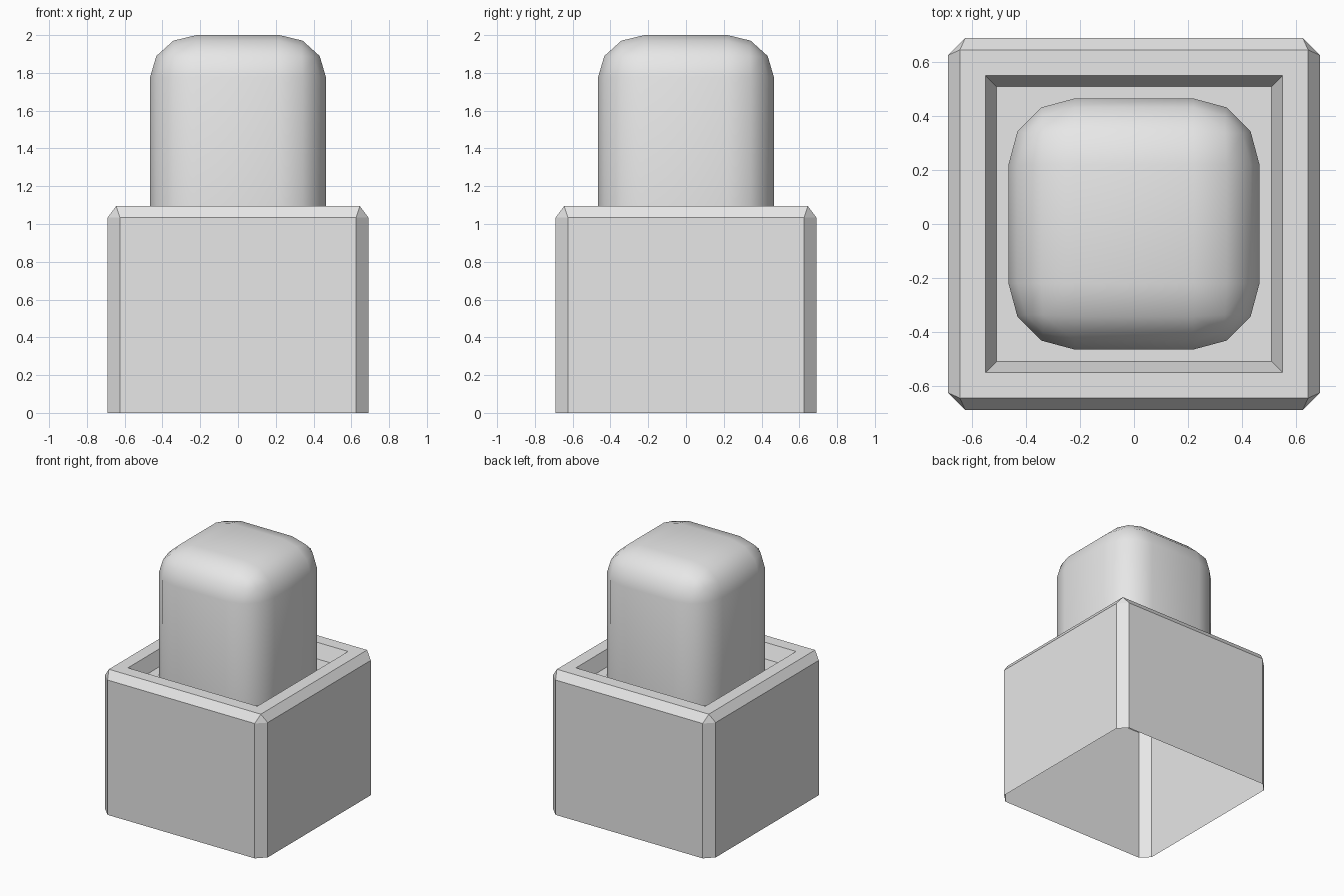
import bpy
import bmesh

if "Cube" in bpy.data.objects:
    bpy.data.objects.remove(bpy.data.objects["Cube"], do_unlink=True)

FLOOR = 0.99   # height of the recessed floor
TOP = 2.0

grey = bpy.data.materials.new("plain_grey")
grey.use_nodes = True
grey.diffuse_color = (0.8, 0.8, 0.8, 1)
grey.node_tree.nodes["Principled BSDF"].inputs["Base Color"].default_value = (0.8, 0.8, 0.8, 1)


def finish(bm, name, smooth):
    mesh = bpy.data.meshes.new(name)
    for face in bm.faces:
        face.smooth = smooth
    bm.to_mesh(mesh)
    bm.free()
    mesh.materials.append(grey)
    obj = bpy.data.objects.new(name, mesh)
    bpy.context.collection.objects.link(obj)
    return obj


def ring(bm, half, cut, z):
    """Square ring of eight points whose corners are cut back to 'cut'."""
    points = []
    for sx, sy in ((1, 1), (-1, 1), (-1, -1), (1, -1)):
        pair = [(sx * half, sy * cut, z), (sx * cut, sy * half, z)]
        points += pair if sx * sy > 0 else pair[::-1]
    return [bm.verts.new(p) for p in points]


# Hollow base: chamfered walls, flat rim, sloping recess, open underside
bm = bmesh.new()
rings = [ring(bm, *r) for r in (
    (0.69, 0.625, 0),
    (0.69, 0.625, 1.035),
    (0.645, 0.645, 1.095),
    (0.55, 0.55, 1.095),
    (0.51, 0.51, FLOOR),
)]
for low, high in zip(rings, rings[1:]):
    for i in range(8):
        j = (i + 1) % 8
        bm.faces.new((low[i], low[j], high[j], high[i]))
bm.faces.new(rings[-1])
bmesh.ops.remove_doubles(bm, verts=bm.verts, dist=0.0001)
finish(bm, "base_box", False)

# Rounded block standing in the recess, slightly squashed in height
SQUASH = 0.9
bm = bmesh.new()
bmesh.ops.create_cube(bm, size=1)
height = (TOP - FLOOR) / SQUASH
for v in bm.verts:
    v.co = (v.co.x * 0.93, v.co.y * 0.93, (v.co.z + 0.5) * height)
bottom = [f for f in bm.faces if f.calc_center_median().z < 0.01]
bmesh.ops.delete(bm, geom=bottom, context="FACES_ONLY")
edges = [e for e in bm.edges if max(v.co.z for v in e.verts) > 0.01]
bmesh.ops.bevel(bm, geom=edges, offset=0.245, offset_type="OFFSET",
                segments=3, profile=0.5, affect="EDGES")
for v in bm.verts:
    v.co.z = FLOOR + v.co.z * SQUASH
bmesh.ops.recalc_face_normals(bm, faces=bm.faces)
finish(bm, "rounded_block", True)
